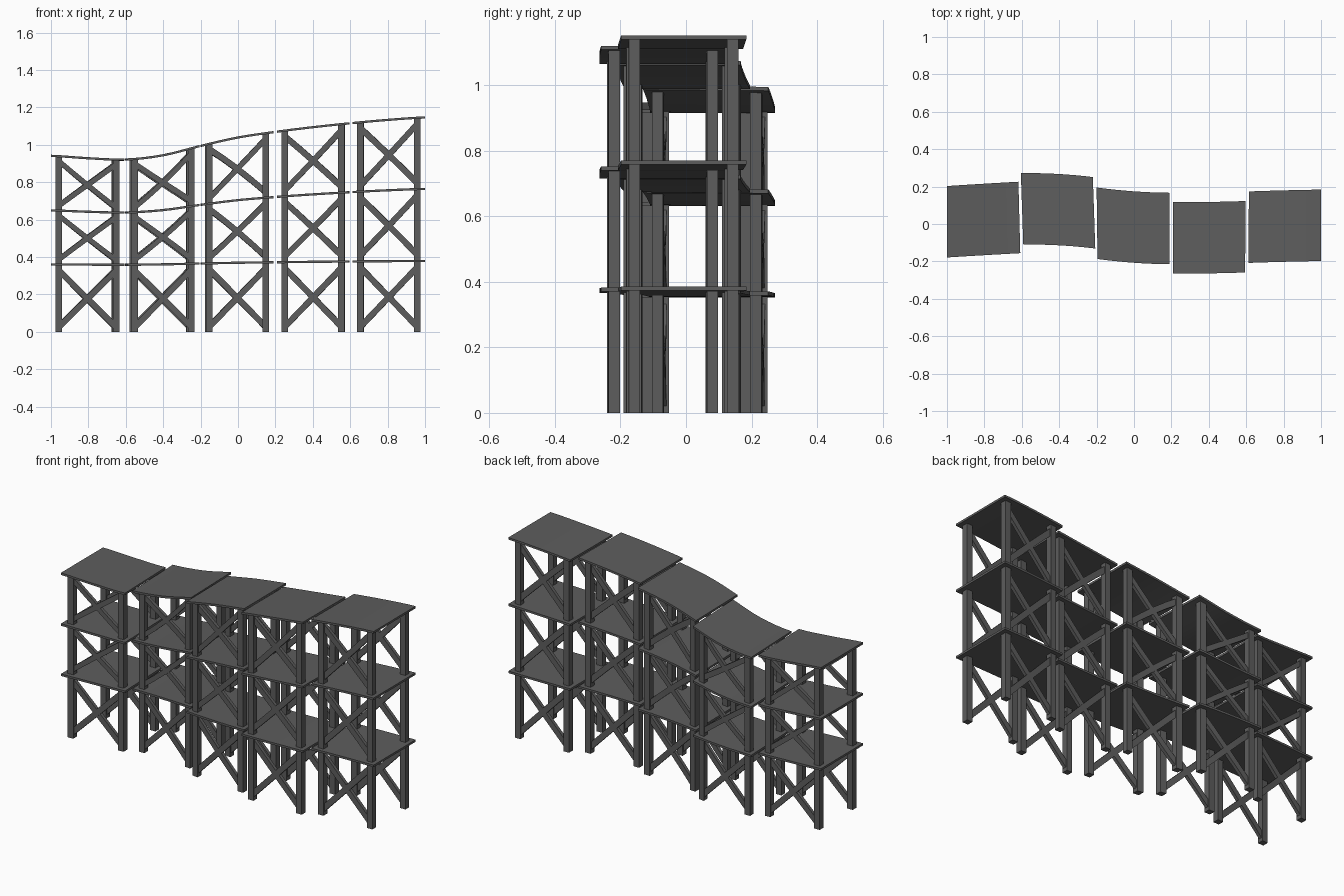
import bpy
import bmesh
import math

cube = bpy.data.objects.get("Cube")
if cube:
    bpy.data.objects.remove(cube)

# One dark grey for the whole structure
grey = bpy.data.materials.new("dark grey")
grey.use_nodes = True
colour = (0.11, 0.11, 0.11, 1)
grey.diffuse_color = colour
grey.node_tree.nodes["Principled BSDF"].inputs["Base Color"].default_value = colour

HALF_DEPTH = 0.191
DECK = 0.012
# Height of the top deck at equal steps along x
ROOF = [0.947, 0.934, 0.927, 0.95, 1.0, 1.045, 1.075, 1.1, 1.121, 1.139, 1.152]
# Bays: front x range, back x range, y centre at left, middle and right edge
BAYS = [
    ((-1, -0.608), (-1, -0.618), (0.012, 0.024, 0.035)),
    ((-0.592, -0.207), (-0.605, -0.22), (0.081, 0.077, 0.06)),
    ((-0.195, 0.19), (-0.2, 0.189), (0.004, -0.016, -0.024)),
    ((0.208, 0.594), (0.208, 0.597), (-0.073, -0.073, -0.068)),
    ((0.612, 1), (0.614, 1), (-0.017, -0.011, -0.007)),
]


def roof(x):
    """Smooth curve through the roof heights."""
    f = min(max((x + 1) * 5, 0), 9.9999)
    i = int(f)
    t = f - i
    a, b, c, d = (ROOF[min(max(i + k, 0), 10)] for k in (-1, 0, 1, 2))
    return b + 0.5 * t * (c - a + t * (2*a - 5*b + 4*c - d + t * (3*(b - c) + d - a)))


def level(x, k):
    """Top surface of deck k; the upper decks follow the roof more closely."""
    drop = ROOF[-1] - roof(x)
    return (0, 0.385 - 0.09 * drop, 0.77 - 0.56 * drop, roof(x))[k]


def plan(bay, u, v):
    """Bay coordinates (0 to 1 across and back) to x and y."""
    front, back, c = bay
    xf = front[0] + u * (front[1] - front[0])
    xb = back[0] + u * (back[1] - back[0])
    y = c[0]*(1-u)*(1-2*u) + c[1]*4*u*(1-u) + c[2]*u*(2*u-1)
    return xf + v * (xb - xf), y + (2 * v - 1) * HALF_DEPTH


def bar(name, bay, u_range, v_range, low, high, steps=1):
    """Box following the bay, with its lower and upper heights given by x and u."""
    bm = bmesh.new()
    rings = []
    for i in range(steps + 1):
        u = u_range[0] + (u_range[1] - u_range[0]) * i / steps
        ring = []
        for v, height in ((v_range[0], low), (v_range[1], low),
                          (v_range[1], high), (v_range[0], high)):
            x, y = plan(bay, u, v)
            ring.append(bm.verts.new((x, y, height(x, u))))
        rings.append(ring)
    for a, b in zip(rings, rings[1:]):
        for j in range(4):
            n = (j + 1) % 4
            bm.faces.new((a[j], a[n], b[n], b[j]))
    bm.faces.new(rings[0])
    bm.faces.new(rings[-1])
    bmesh.ops.recalc_face_normals(bm, faces=bm.faces)
    mesh = bpy.data.meshes.new(name)
    bm.to_mesh(mesh)
    bm.free()
    mesh.materials.append(grey)
    obj = bpy.data.objects.new(name, mesh)
    bpy.context.collection.objects.link(obj)
    return obj


def brace(name, bay, k, v_range, rising):
    """Diagonal between two posts in storey k."""
    u0, u1, end, half = 0.11, 0.89, 0.075, 0.063

    def edge(side):
        def height(x, u):
            s = end + (1 - 2 * end) * (u - u0) / (u1 - u0)
            s = (s if rising else 1 - s) + side * half
            floor = level(x, k - 1)
            return floor + s * (level(x, k) - DECK - floor)
        return height
    return bar(name, bay, (u0, u1), v_range, edge(-1), edge(1), 4)


POST = ((0.062, 0.152), (0.848, 0.938))
parts = []
for n, bay in enumerate(BAYS, 1):
    # Four square posts
    for us, side in zip(POST, ("right", "left")):
        for vs, face in zip(POST, ("front", "back")):
            parts.append(bar(f"post_{n}_{face}_{side}", bay, us, vs,
                             lambda x, u: 0,
                             lambda x, u: level(x, 3) - DECK / 2))
    for k in (1, 2, 3):
        # Thin curved decks
        parts.append(bar(f"deck_{n}_{k}", bay, (0, 1), (0, 1),
                         lambda x, u, k=k: level(x, k) - DECK,
                         lambda x, u, k=k: level(x, k), 8))
        # Crossed braces on the front and back
        for v, face in ((0.107, "front"), (0.893, "back")):
            parts.append(brace(f"brace_{n}_{k}_{face}_rising", bay, k,
                               (v - 0.026, v + 0.024), True))
            parts.append(brace(f"brace_{n}_{k}_{face}_falling", bay, k,
                               (v - 0.024, v + 0.026), False))

# Smooth the gentle curves, keep the edges sharp
bpy.ops.object.select_all(action="DESELECT")
for obj in parts:
    obj.select_set(True)
bpy.context.view_layer.objects.active = parts[0]
bpy.ops.object.shade_smooth_by_angle(angle=math.radians(30))
